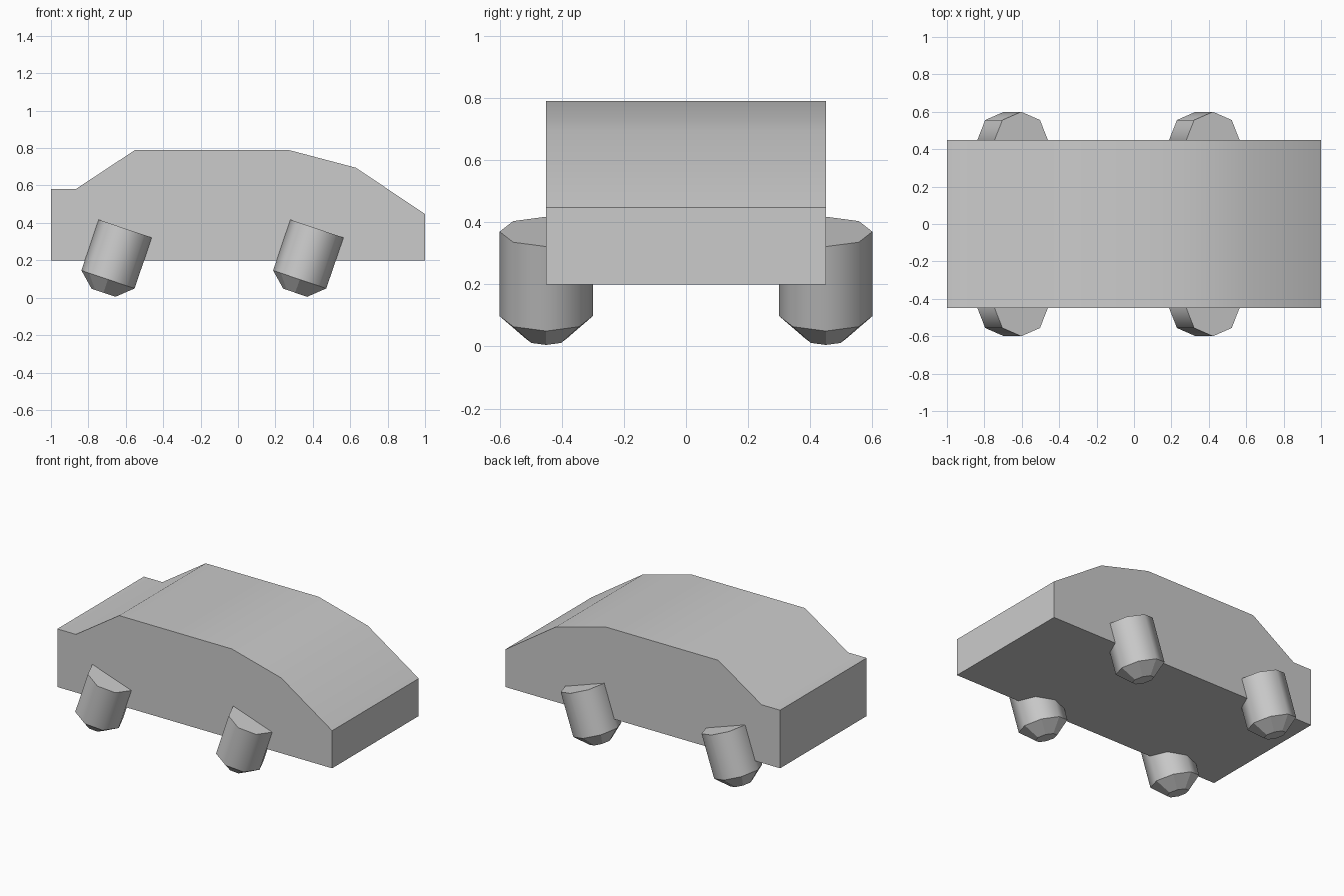
import bpy, bmesh, math
from mathutils import Vector, Matrix

if "Cube" in bpy.data.objects:
    bpy.data.objects.remove(bpy.data.objects["Cube"])


def finish(name, bm):
    bmesh.ops.recalc_face_normals(bm, faces=bm.faces)
    mesh = bpy.data.meshes.new(name)
    bm.to_mesh(mesh)
    bm.free()
    ob = bpy.data.objects.new(name, mesh)
    bpy.context.collection.objects.link(ob)
    return ob


# Body: side profile extruded across the width
profile = [(-1, 0.2), (1, 0.2), (1, 0.447), (0.63, 0.695), (0.27, 0.79),
           (-0.55, 0.79), (-0.865, 0.582), (-1, 0.582)]
bm = bmesh.new()
side = bm.faces.new([bm.verts.new((x, -0.45, z)) for x, z in profile])
ext = bmesh.ops.extrude_face_region(bm, geom=[side], use_keep_orig=True)
moved = [g for g in ext["geom"] if isinstance(g, bmesh.types.BMVert)]
bmesh.ops.translate(bm, verts=moved, vec=(0, 0.9, 0))
body = finish("car_body", bm)
bpy.context.view_layer.objects.active = body
body.select_set(True)
bpy.ops.object.shade_smooth_by_angle(angle=math.radians(40))
body.select_set(False)


# Pegs: leaning octagonal posts with a tapered foot
SIDES = 8
RINGS = [(0.0675, -0.075), (0.15, 0.0), (0.15, 0.287)]  # radius, height along axis
LEAN = Matrix.Rotation(math.radians(18.7), 4, 'Y')


def peg(name, x, y):
    bm = bmesh.new()
    base = Vector((x, y, 0.0975))
    loops = []
    for r, h in RINGS:
        loops.append([bm.verts.new(base + LEAN @ Vector((
            r * math.cos(2 * math.pi * i / SIDES),
            r * math.sin(2 * math.pi * i / SIDES), h))) for i in range(SIDES)])
    bm.faces.new(loops[0][::-1])
    bm.faces.new(loops[-1])
    for k in range(2):
        for i in range(SIDES):
            j = (i + 1) % SIDES
            f = bm.faces.new((loops[k][i], loops[k][j], loops[k + 1][j], loops[k + 1][i]))
            f.smooth = k == 1  # rounded shaft, faceted foot
    return finish(name, bm)


for x_name, x in (("rear", -0.695), ("front", 0.33)):
    for y_name, y in (("right", -0.45), ("left", 0.45)):
        peg(f"{x_name}_{y_name}_wheel_peg", x, y)
